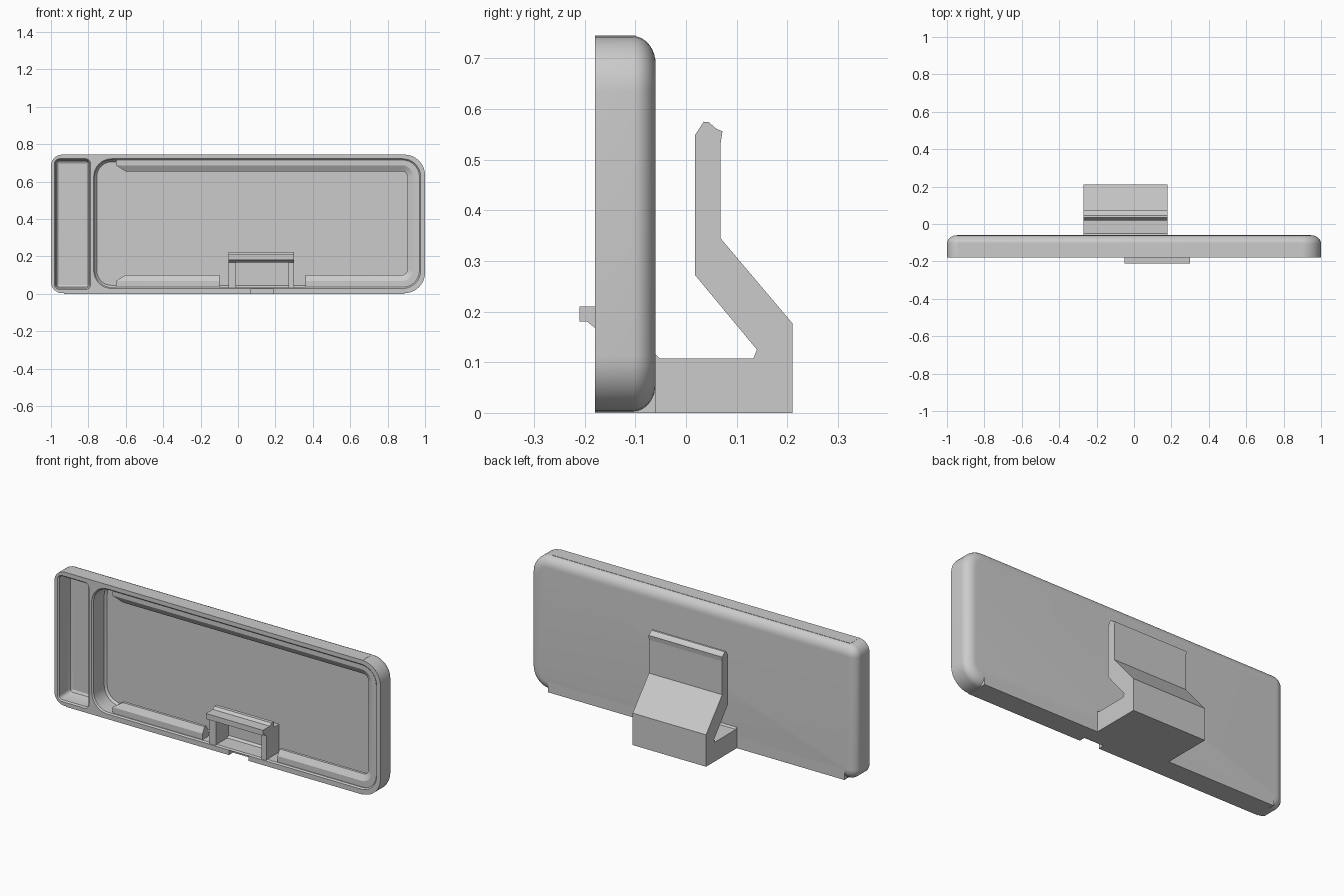
import bpy, bmesh, math

if "Cube" in bpy.data.objects:
    bpy.data.objects.remove(bpy.data.objects["Cube"])

grey = bpy.data.materials.new("light_grey")
grey.diffuse_color = (0.6, 0.6, 0.6, 1)
grey.use_nodes = True
grey.node_tree.nodes["Principled BSDF"].inputs["Base Color"].default_value = grey.diffuse_color


def shade(ob):
    bpy.ops.object.select_all(action='DESELECT')
    ob.select_set(True)
    bpy.context.view_layer.objects.active = ob
    bpy.ops.object.shade_smooth_by_angle(angle=math.radians(20))


def stack(name, rings, smooth=False):
    """Join equal-length rings of 3D points into a closed solid."""
    bm = bmesh.new()
    rings = [[bm.verts.new(p) for p in ring] for ring in rings]
    for a, b in zip(rings, rings[1:]):
        for k in range(len(a)):
            j = (k + 1) % len(a)
            bm.faces.new((a[k], a[j], b[j], b[k]))
    bm.faces.new(rings[0])
    bm.faces.new(rings[-1])
    bmesh.ops.recalc_face_normals(bm, faces=bm.faces)
    me = bpy.data.meshes.new(name)
    bm.to_mesh(me)
    bm.free()
    me.materials.append(grey)
    ob = bpy.data.objects.new(name, me)
    bpy.context.collection.objects.link(ob)
    if smooth:
        shade(ob)
    return ob


def at_y(outline, y):
    return [(x, y, z) for x, z in outline]


def along_x(name, outline, x0, x1):
    return stack(name, [[(x, y, z) for y, z in outline] for x in (x0, x1)])


def box(name, x0, x1, y0, y1, z0, z1):
    return along_x(name, [(y0, z0), (y1, z0), (y1, z1), (y0, z1)], x0, x1)


def arc(cx, cz, r, a0, a1, n=8):
    return [(cx + r * math.cos(math.radians(a0 + (a1 - a0) * i / n)),
             cz + r * math.sin(math.radians(a0 + (a1 - a0) * i / n))) for i in range(n + 1)]


def rounded_rect(x0, x1, z0, z1, r_left, r_right, inset):
    x0, x1, z0, z1 = x0 + inset, x1 - inset, z0 + inset, z1 - inset
    l, r = max(r_left - inset, 0.004), max(r_right - inset, 0.004)
    return (arc(x1 - r, z1 - r, r, 0, 90) + arc(x0 + l, z1 - l, l, 90, 180)
            + arc(x0 + l, z0 + l, l, 180, 270) + arc(x1 - r, z0 + r, r, 270, 360))


def loft(name, rect, layers):
    """Stack rounded rectangles along y; layers are (y, inset)."""
    return stack(name, [at_y(rounded_rect(*rect, i), y) for y, i in layers])


def cut(ob, cutter):
    mod = ob.modifiers.new("cut", 'BOOLEAN')
    mod.operation = 'DIFFERENCE'
    mod.solver = 'EXACT'
    mod.object = cutter
    bpy.context.view_layer.objects.active = ob
    bpy.ops.object.modifier_apply(modifier=mod.name)
    bpy.data.objects.remove(cutter)


# Tray with a rounded back edge
RY, RZ = 0.045, 0.055
back = [(-0.06 - RY + RY * math.sin(math.radians(a)), RZ * (1 - math.cos(math.radians(a))))
        for a in range(0, 91, 10)]
tray = loft("tray", (-1, 1, 0.003, 0.744, 0.06, 0.11), [(-0.18, 0)] + back)

# Two open pockets with chamfered mouths and thin floors
mouth = [(-0.22, -0.007), (-0.18, -0.007), (-0.173, 0)]
cut(tray, loft("side_pocket_cutter", (-0.975, -0.795, 0.03, 0.715, 0.02, 0.02),
               mouth + [(-0.10, 0), (-0.083, 0.006), (-0.076, 0.018)]))
cut(tray, loft("main_pocket_cutter", (-0.765, 0.97, 0.035, 0.715, 0.09, 0.09),
               mouth + [(-0.08, 0), (-0.068, 0.01)]))
cut(tray, box("notch_cutter", 0.07, 0.19, -0.2, -0.145, -0.05, 0.026))
shade(tray)

# Flat strips along the top and bottom edges
box("top_strip", -0.94, 0.89, -0.18, -0.10, 0.73, 0.745)
for side, x0, x1 in (("left", -0.93, 0.07), ("right", 0.19, 0.89)):
    box("bottom_strip_" + side, x0, x1, -0.18, -0.10, 0, 0.02)
box("bottom_middle_strip", 0.07, 0.19, -0.145, -0.10, 0, 0.02)
along_x("bottom_back_plate", [(-0.105, 0), (-0.06, 0), (-0.06, 0.10), (-0.066, 0.10),
                              (-0.066, 0.03), (-0.105, 0.025)], -0.93, 0.89)


# Overhanging lip with sloped faces; w is its reach from the outer edge
def wrap_lip(w):
    tip = -0.65 + (w - 0.07) * 1.6
    zt, xi, r = 0.755 - w, 1.005 - w, 0.13 - w
    outer = arc(0.885, 0.12, 0.09, -90, 0) + arc(0.885, 0.63, 0.09, 0, 90)
    inner = arc(xi - r, zt - r, r, 90, 0) + arc(xi - r, w + r, r, 0, -90)
    return [(0.36, 0.03)] + outer + [(-0.65, 0.72), (tip, zt)] + inner + [(0.36, w)]


def left_lip(w):
    tip = -0.65 + (w - 0.07) * 1.6
    return [(-0.65, 0.03), (-0.10, 0.03), (-0.10, w), (tip, w)]


lip_section = ((-0.168, 0.068), (-0.15, 0.10), (-0.135, 0.10), (-0.115, 0.068))
for name, shape in (("wrap_lip", wrap_lip), ("lower_left_lip", left_lip)):
    stack(name, [at_y(shape(w), y) for y, w in lip_section], True)

# Latch: two posts and a hooked bar
for side, x0, x1 in (("left", -0.05, -0.01), ("right", 0.27, 0.30)):
    box("latch_post_" + side, x0, x1, -0.178, -0.066, 0.01, 0.19)
along_x("latch_hook", [(-0.21, 0.18), (-0.21, 0.21), (-0.15, 0.21), (-0.135, 0.222), (-0.115, 0.222),
                       (-0.115, 0.18), (-0.165, 0.168), (-0.18, 0.168), (-0.195, 0.18)], -0.05, 0.30)

# Bent clip on the back
along_x("back_clip", [(-0.064, 0), (0.21, 0), (0.21, 0.177), (0.068, 0.345), (0.068, 0.53), (0.072, 0.556),
                      (0.06, 0.561), (0.045, 0.574), (0.035, 0.575), (0.018, 0.549), (0.018, 0.272),
                      (0.14, 0.125), (0.133, 0.107), (-0.052, 0.107), (-0.062, 0.118), (-0.064, 0.118)],
        -0.27, 0.18)
